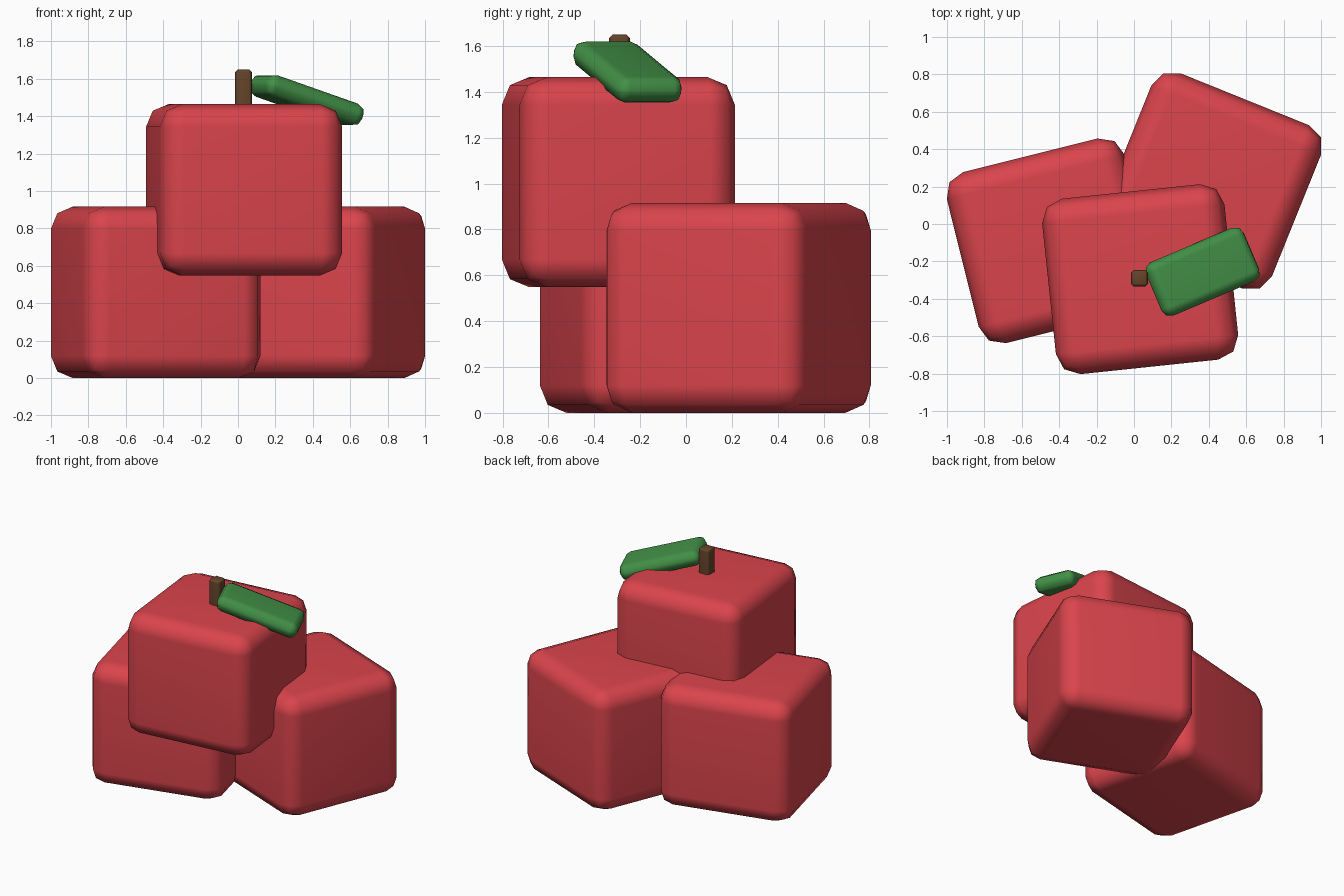
import bpy
from math import radians

if "Cube" in bpy.data.objects:
    bpy.data.objects.remove(bpy.data.objects["Cube"])


def material(name, rgb):
    m = bpy.data.materials.new(name)
    m.diffuse_color = (*rgb, 1)
    m.use_nodes = True
    m.node_tree.nodes["Principled BSDF"].inputs["Base Color"].default_value = m.diffuse_color
    return m


red = material("red", (0.70, 0.058, 0.072))
brown = material("brown", (0.13, 0.058, 0.023))
green = material("green", (0.055, 0.28, 0.062))


def rounded_box(name, size, centre, rot, bevel, mat, segments=2):
    """Box with rounded edges; rot is in degrees."""
    bpy.ops.mesh.primitive_cube_add(size=1)
    ob = bpy.context.object
    ob.name = name
    ob.scale = size
    bpy.ops.object.transform_apply(location=False, rotation=False, scale=True)
    ob.location = centre
    ob.rotation_euler = [radians(a) for a in rot]
    mod = ob.modifiers.new("round", "BEVEL")
    mod.width = bevel
    mod.segments = segments
    ob.data.materials.append(mat)
    bpy.ops.object.shade_smooth()
    # keep the big faces flat-looking while the rounded edges stay smooth
    ob.modifiers.new("flat_faces", "WEIGHTED_NORMAL")
    return ob


# Three stacked blocky fruits: name, centre, turn about z
fruits = [
    ("left_fruit", (-0.44, -0.09, 0.458), 14),
    ("right_fruit", (0.415, 0.23, 0.458), -22),
    ("top_fruit", (0.033, -0.295, 1.006), 6),
]
for name, centre, turn in fruits:
    rounded_box(name, (0.98, 0.943, 0.916), centre, (0, 0, turn), 0.12, red)

# Stem and drooping leaf on the top fruit
rounded_box("stem", (0.09, 0.09, 0.24), (0.03, -0.29, 1.53), (0, 0, 0), 0.015, brown, 1)
rounded_box("leaf", (0.59, 0.31, 0.12), (0.367, -0.255, 1.486), (0, 18, 23), 0.05, green)
